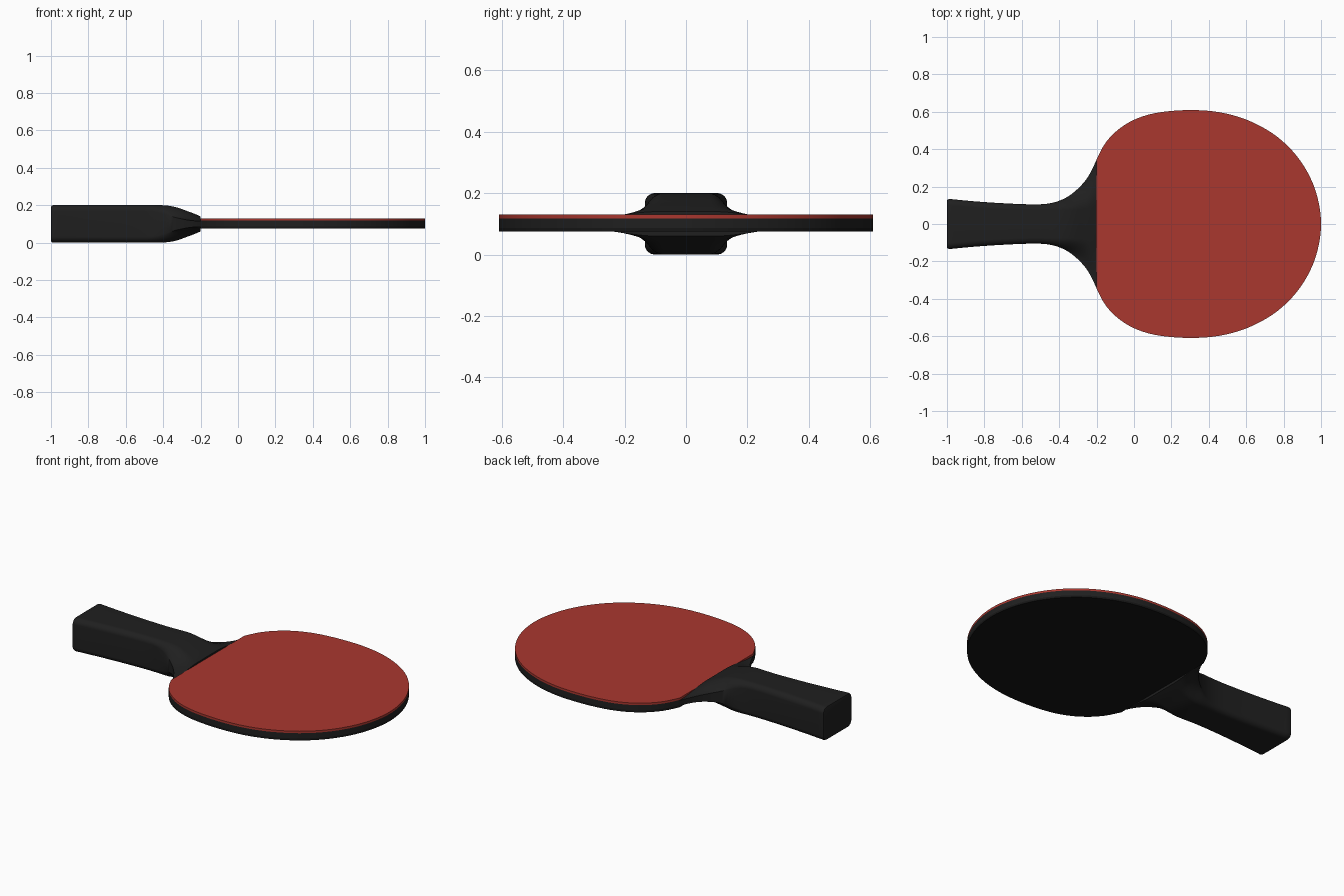
import bpy, bmesh, math

if "Cube" in bpy.data.objects:
    bpy.data.objects.remove(bpy.data.objects["Cube"])


def material(name, color):
    m = bpy.data.materials.new(name)
    m.diffuse_color = (*color, 1)
    m.use_nodes = True
    m.node_tree.nodes["Principled BSDF"].inputs["Base Color"].default_value = m.diffuse_color
    return m


RED = material("red_rubber", (0.40, 0.038, 0.028))
BLACK = material("black_wood", (0.014, 0.014, 0.014))
DARK = material("black_rubber", (0.008, 0.008, 0.008))


def smooth_path(pts, steps):
    """Catmull-Rom interpolation through tuples of any length."""
    out = []
    for i in range(len(pts) - 1):
        p0, p1 = pts[max(i - 1, 0)], pts[i]
        p2, p3 = pts[i + 1], pts[min(i + 2, len(pts) - 1)]
        for s in range(steps):
            t = s / steps
            out.append(tuple(
                0.5 * (2 * b + (c - a) * t + (2 * a - 5 * b + 4 * c - d) * t * t
                       + (3 * b - a - 3 * c + d) * t ** 3)
                for a, b, c, d in zip(p0, p1, p2, p3)))
    return out + [pts[-1]]


def loft(name, rings, mat):
    """Skin a list of closed rings and cap both ends."""
    bm = bmesh.new()
    rows = [[bm.verts.new(p) for p in ring] for ring in rings]
    n = len(rows[0])
    for a, b in zip(rows, rows[1:]):
        for i in range(n):
            j = (i + 1) % n
            bm.faces.new((a[i], a[j], b[j], b[i]))
    bm.faces.new(rows[0])
    bm.faces.new(rows[-1])
    bmesh.ops.recalc_face_normals(bm, faces=bm.faces)
    mesh = bpy.data.meshes.new(name)
    bm.to_mesh(mesh)
    bm.free()
    ob = bpy.data.objects.new(name, mesh)
    bpy.context.collection.objects.link(ob)
    mesh.materials.append(mat)
    bpy.ops.object.select_all(action='DESELECT')
    ob.select_set(True)
    bpy.context.view_layer.objects.active = ob
    bpy.ops.object.shade_smooth_by_angle(angle=math.radians(35))
    return ob


# Head outline: half profile mirrored across y
half = [(-0.2, 0.345), (-0.155, 0.43), (-0.09, 0.5), (0, 0.557), (0.12, 0.594),
        (0.29, 0.609), (0.46, 0.597), (0.62, 0.55), (0.77, 0.463), (0.89, 0.337),
        (0.97, 0.18)]
outline = smooth_path(half + [(1.0, 0)] + [(x, -y) for x, y in reversed(half)], 5)


def slab(name, z0, z1, mat):
    return loft(name, [[(x, y, z) for x, y in outline] for z in (z0, z1)], mat)


# Blade core with a rubber sheet on each face
slab("blade_core", 0.087, 0.118, BLACK)
slab("top_rubber", 0.118, 0.13, RED)
slab("bottom_rubber", 0.075, 0.087, DARK)

# Handle stations: x, half width, half height, edge half thickness, flat half width, flare
stations = [
    (-0.988, 0.134, 0.1, 0.068, 0.1, 0),
    (-0.85, 0.121, 0.1, 0.068, 0.088, 0),
    (-0.7, 0.111, 0.1, 0.068, 0.078, 0),
    (-0.55, 0.105, 0.1, 0.068, 0.073, 0),
    (-0.46, 0.109, 0.1, 0.066, 0.073, 0),
    (-0.39, 0.128, 0.099, 0.052, 0.074, 0.2),
    (-0.33, 0.163, 0.089, 0.033, 0.076, 0.7),
    (-0.27, 0.22, 0.068, 0.021, 0.08, 1),
    (-0.23, 0.28, 0.053, 0.0165, 0.085, 1),
    (-0.2, 0.345, 0.04, 0.0155, 0.09, 1),
]


def section(x, w, h, e, f, flare, n=10):
    """Rounded box that morphs into a thin-edged hill as flare grows to 1."""
    quarter = []
    for i in range(n + 1):
        t = i / n
        a = t * math.pi / 2
        s_curve = t * t * (3 - 2 * t)
        u = math.sin(a) * (1 - flare) + t * flare
        v = (1 - math.cos(a)) * (1 - flare) + s_curve * flare
        quarter.append((f + (w - f) * u, h + (e - h) * v))
    upper = quarter + [(y, -z) for y, z in reversed(quarter)]
    ring = upper + [(-y, -z) for y, z in upper]
    return [(x, y, 0.1 + z) for y, z in ring]


# Handle with softened butt end, flaring into the neck
butt = section(-1.0, 0.124, 0.09, 0.06, 0.092, 0)
mid = section(-0.997, 0.131, 0.097, 0.066, 0.098, 0)
loft("handle", [butt, mid] + [section(*s) for s in smooth_path(stations, 4)], BLACK)
